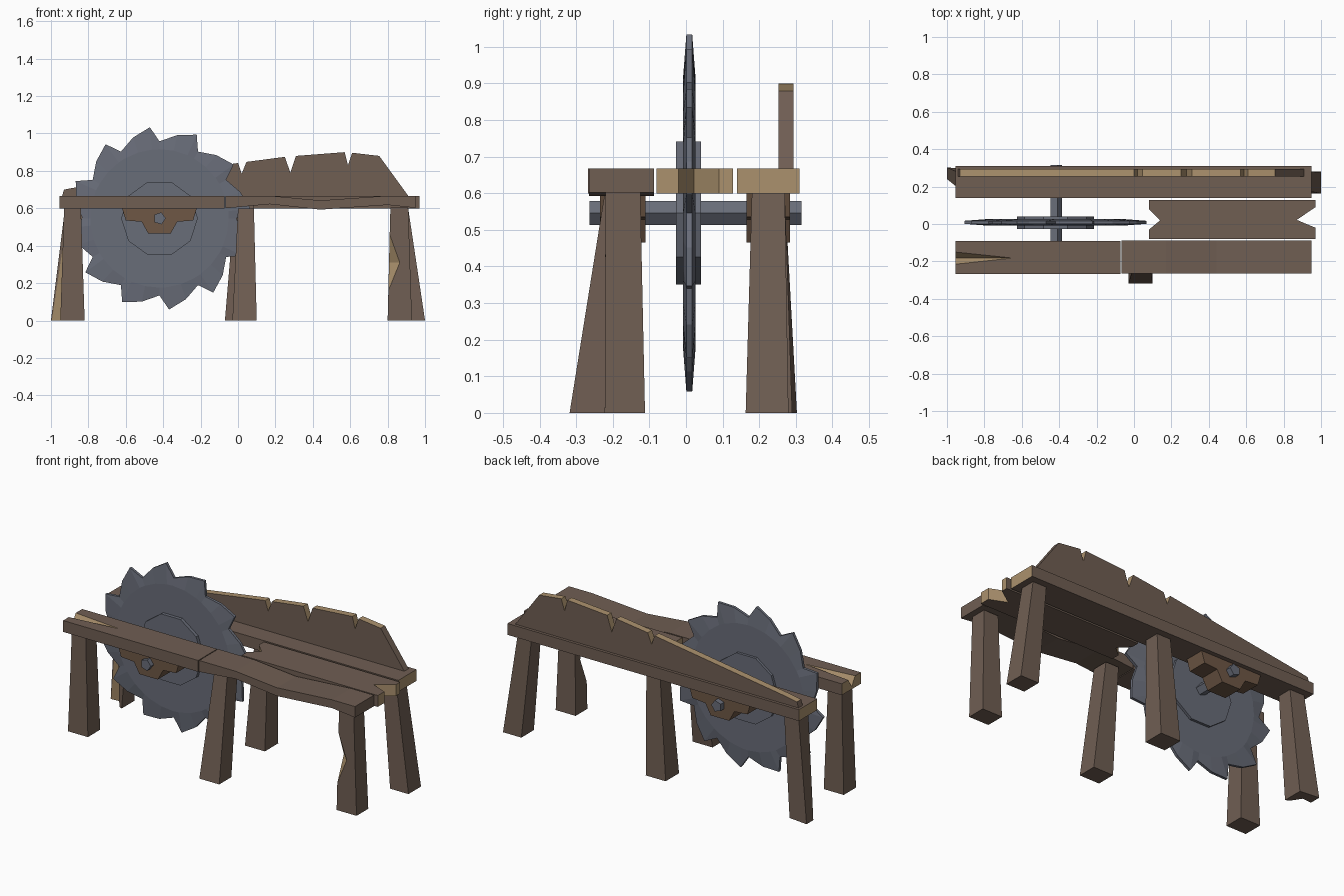
import bpy, bmesh, math
from mathutils import Vector

if "Cube" in bpy.data.objects:
    bpy.data.objects.remove(bpy.data.objects["Cube"])


def material(name, rgb):
    m = bpy.data.materials.new(name)
    m.diffuse_color = (*rgb, 1)
    m.use_nodes = True
    m.node_tree.nodes["Principled BSDF"].inputs["Base Color"].default_value = m.diffuse_color
    return m


WOOD = material("weathered brown wood", (0.160, 0.112, 0.086))
TAN = material("fresh cut wood", (0.410, 0.285, 0.155))
BRACKET = material("bracket wood", (0.156, 0.096, 0.060))
STEEL = material("grey steel", (0.141, 0.153, 0.191))


def make(name, verts, faces, mats, rule=None, tan_faces=()):
    """Mesh object; rule(normal, centre) or face numbers choose the second material."""
    bm = bmesh.new()
    vs = [bm.verts.new(v) for v in verts]
    for i, f in enumerate(faces):
        face = bm.faces.new([vs[k] for k in f])
        face.material_index = 1 if i in tan_faces else 0
    bmesh.ops.recalc_face_normals(bm, faces=bm.faces)
    bm.normal_update()
    if rule:
        for f in bm.faces:
            f.material_index = 1 if rule(f.normal, f.calc_center_median()) else 0
    me = bpy.data.meshes.new(name)
    bm.to_mesh(me)
    bm.free()
    for m in mats:
        me.materials.append(m)
    ob = bpy.data.objects.new(name, me)
    bpy.context.collection.objects.link(ob)
    return ob


def prism(name, pts, lo, hi, axis, mats, rule=None):
    """Extrude a profile along y (points are x,z) or z (points are x,y)."""
    n = len(pts)
    put = (lambda a, b, c: (a, c, b)) if axis == 'y' else (lambda a, b, c: (a, b, c))
    verts = [put(a, b, c) for c in (lo, hi) for a, b in pts]
    faces = [list(range(n)), list(range(n, 2 * n))]
    faces += [[i, (i + 1) % n, n + (i + 1) % n, n + i] for i in range(n)]
    return make(name, verts, faces, mats, rule)


def split_block(name, end, far, notch, apex):
    """Four-sided block with a tan V split; the notch lies on the edge end[0]-end[1]."""
    verts = list(end) + list(far) + list(notch) + [apex]
    faces = [[0, 8, 9, 10, 1, 2, 3], [4, 5, 6, 7],
             [0, 8, 11, 10, 1, 5, 4], [1, 2, 6, 5], [2, 3, 7, 6], [3, 0, 4, 7],
             [8, 9, 11], [9, 10, 11]]
    return verts, faces, name


def rect(x0, x1, y0, y1, z):
    return [(x0, y0, z), (x1, y0, z), (x1, y1, z), (x0, y1, z)]


wood = [WOOD, TAN]
ends = lambda n, c: abs(n.x) > 0.3
Z0, Z1 = 0.60, 0.667

# bench planks
prism("back_plank", [(-.955, .14), (.95, .14), (.95, .31), (-.955, .31)], Z0, Z1, 'z', wood, ends)
prism("middle_plank", [(.08, -.08), (.97, -.08), (.97, -.02), (.87, .022), (.97, .09), (.97, .128),
                       (.08, .128), (.08, .08), (.14, .02), (.08, -.03)], Z0, Z1, 'z', wood, ends)
prism("front_right_plank", [(-.068, Z0), (.17, .622), (.44, .593), (.8, .618), (.95, .602),
                            (.95, Z1), (.8, Z1), (.44, .642), (.17, Z1), (-.068, Z1)],
      -.265, -.088, 'y', [WOOD])
x0, x1, ya, yb = -.955, -.073, -.268, -.09
v, f, nm = split_block("front_left_plank",
                       [(x0, ya, Z1), (x0, yb, Z1), (x0, yb, Z0), (x0, ya, Z0)],
                       [(x1, ya, Z1), (x1, yb, Z1), (x1, yb, Z0), (x1, ya, Z0)],
                       [(x0, -.215, Z1), (x0, -.182, .615), (x0, -.15, Z1)], (-.65, -.182, Z1))
make(nm, v, f, wood, tan_faces=(0, 6, 7))

# upright fence board with chipped top edge
prism("fence_board", [(-.94, Z1), (.91, Z1), (.755, .88), (.61, .897), (.588, .83), (.57, .9),
                      (.31, .88), (.28, .79), (.25, .875), (.045, .848), (.02, .785), (0, .842),
                      (-.86, .713), (-.93, .70)], .253, .293, 'y', wood,
      lambda n, c: abs(n.y) < .5 and c.z > .69 and c.x < .75)

# plain tapered legs: bottom rectangle, top rectangle (x0, x1, y0, y1)
BOX = [[0, 1, 2, 3], [4, 5, 6, 7], [0, 1, 5, 4], [1, 2, 6, 5], [2, 3, 7, 6], [3, 0, 4, 7]]
for name, b, t in [
        ("front_left_leg", (-.95, -.82, -.23, -.115), (-.93, -.84, -.222, -.125)),
        ("front_middle_leg", (-.03, .10, -.318, -.205), (0, .085, -.222, -.125)),
        ("back_middle_leg", (-.07, .06, .165, .29), (-.02, .07, .18, .27)),
        ("back_right_leg", (.88, 1.0, .163, .28), (.82, .91, .18, .27))]:
    make(name, rect(*b, 0) + rect(*t, Z0), BOX, [WOOD])

# front right leg with a chipped corner
v = rect(.80, .93, -.222, -.112, 0) + rect(.815, .91, -.22, -.125, Z0 + .005)
v += [(.804, -.2215, .16), (.811, -.2205, .46), (.865, -.221, .31), (.8075, -.165, .31)]
make("front_right_leg", v, [[0, 1, 2, 3], [4, 5, 6, 7], [1, 2, 6, 5], [2, 3, 7, 6],
                            [0, 1, 5, 4, 9, 10, 8], [0, 8, 11, 9, 4, 7, 3],
                            [9, 10, 11], [8, 11, 10]], wood, tan_faces=(6, 7))

# back left leg, split at its foot
v, f, nm = split_block("back_left_leg",
                       [(-1, .24, 0), (-.88, .17, 0), (-.88, .29, 0), (-1, .303, 0)],
                       rect(-.925, -.83, .18, .27, Z0),
                       [(-.995, .237, 0), (-.94, .24, 0), (-.905, .185, 0)], (-.918, .184, .52))
make(nm, v, f, wood, tan_faces=(6, 7))

# axle brackets under the outer planks
CX, CZ = -.42, .546
half = [(.20, Z0), (.18, .535), (.095, .528), (.06, .465)]
prof = [(CX + a, z) for a, z in half] + [(CX - a, z) for a, z in reversed(half)]
prism("front_bracket", prof, -.235, -.11, 'y', [BRACKET])
prism("back_bracket", prof, .165, .284, 'y', [BRACKET])


def ngon(sides, r):
    return [(CX + r * math.cos(2 * math.pi * i / sides), CZ + r * math.sin(2 * math.pi * i / sides))
            for i in range(sides)]


# axle and hub
prism("axle", ngon(5, .034), -.263, .316, 'y', [STEEL])
prism("blade_hub", ngon(10, .205), -.028, .041, 'y', [STEEL])

# saw blade: twelve hooked teeth, thinner at the rim
outline = []
for k in range(12):
    for off, r in ((-6, .412), (0, .49), (12, .455)):
        outline.append((math.radians(96 + 30 * k + off), r))
n = len(outline)
verts, faces = [], []
for side in (-1, 1):
    for rim in (0, 1):
        for a, r in outline:
            rr, h = (r, .008) if rim else (.37, .017)
            verts.append((CX + rr * math.cos(a), .009 + side * h, CZ + rr * math.sin(a)))
for base in (0, 2 * n):
    faces.append(list(range(base, base + n)))
for a, b in ((0, n), (2 * n, 3 * n), (n, 3 * n)):
    faces += [[a + i, a + (i + 1) % n, b + (i + 1) % n, b + i] for i in range(n)]
make("saw_blade", verts, faces, [STEEL])
